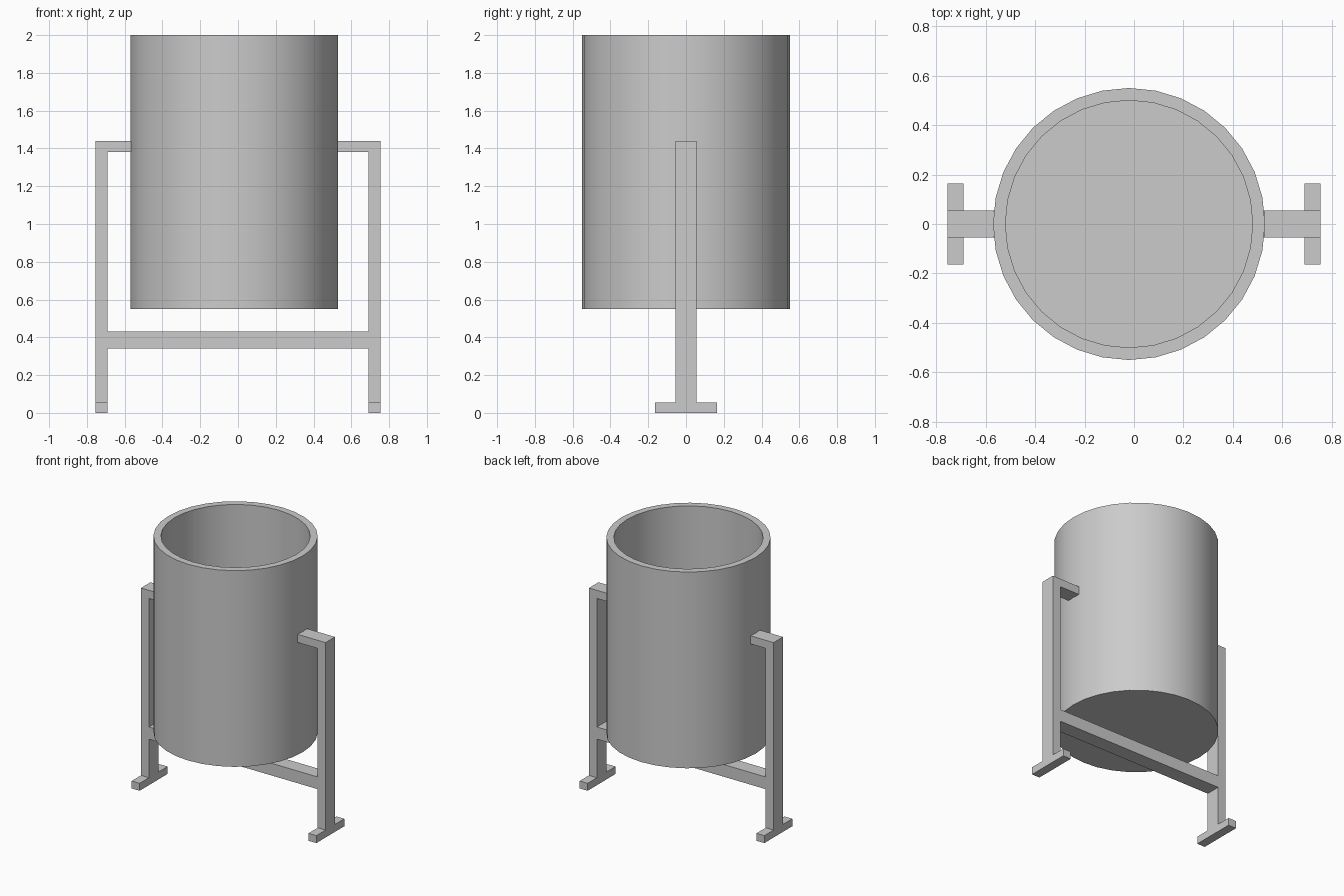
import bpy
import bmesh
import math

if "Cube" in bpy.data.objects:
    bpy.data.objects.remove(bpy.data.objects["Cube"])

SIDES = 32
DRUM_X = -0.02

grey = bpy.data.materials.new("light grey")
grey.diffuse_color = (0.6, 0.6, 0.6, 1)
grey.use_nodes = True
grey.node_tree.nodes["Principled BSDF"].inputs["Base Color"].default_value = grey.diffuse_color


def add_object(name, bm):
    bmesh.ops.recalc_face_normals(bm, faces=bm.faces)
    mesh = bpy.data.meshes.new(name)
    bm.to_mesh(mesh)
    bm.free()
    mesh.materials.append(grey)
    obj = bpy.data.objects.new(name, mesh)
    bpy.context.collection.objects.link(obj)
    return obj


def box(name, x, y, z):
    """Box from (min, max) ranges on each axis."""
    bm = bmesh.new()
    bmesh.ops.create_cube(bm, size=1)
    for v in bm.verts:
        v.co = [r[0] if c < 0 else r[1] for c, r in zip(v.co, (x, y, z))]
    return add_object(name, bm)


# Open drum: profile of (radius, height) from outer base to inner floor
profile = [(0.55, 0.55), (0.55, 2.0), (0.50, 2.0), (0.50, 0.60)]
bm = bmesh.new()
rings = []
for r, z in profile:
    angles = [2 * math.pi * i / SIDES for i in range(SIDES)]
    rings.append([bm.verts.new((DRUM_X + r * math.cos(a), r * math.sin(a), z)) for a in angles])
for low, high in zip(rings, rings[1:]):
    for i in range(SIDES):
        j = (i + 1) % SIDES
        bm.faces.new((low[i], low[j], high[j], high[i]))
bm.faces.new(rings[0])
bm.faces.new(rings[-1])
drum = add_object("drum", bm)
bpy.context.view_layer.objects.active = drum
drum.select_set(True)
bpy.ops.object.shade_smooth_by_angle(angle=math.radians(30))

# Stand: a foot, post and support arm on each side
W = 0.055
for side, s in (("left", -1), ("right", 1)):
    outer, inner = s * 0.755, s * 0.69
    arm_end = DRUM_X + s * 0.547
    post_x = sorted((outer, inner))
    box(side + "_foot", post_x, (-0.163, 0.163), (0, 0.055))
    box(side + "_post", post_x, (-W, W), (0.055, 1.44))
    box(side + "_arm", sorted((inner, arm_end)), (-W, W), (1.38, 1.44))

# Crossbar joining the posts under the drum
box("crossbar", (-0.69, 0.69), (-W, W), (0.34, 0.43))
